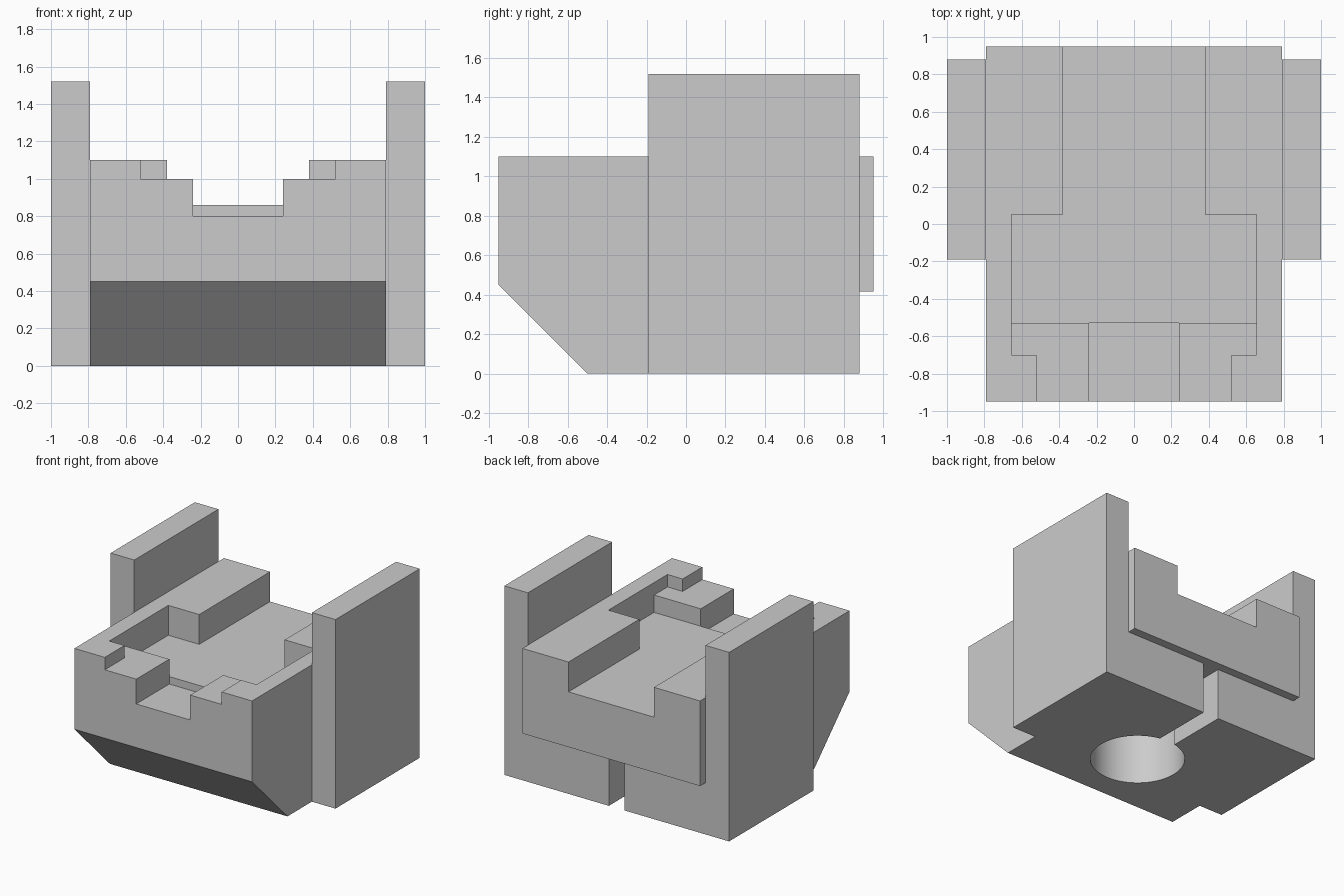
import bpy
import bmesh
from math import cos, sin, asin, pi, radians

if "Cube" in bpy.data.objects:
    bpy.data.objects.remove(bpy.data.objects["Cube"], do_unlink=True)

GREY = (0.6, 0.6, 0.6, 1)
grey = bpy.data.materials.new("plain_grey")
grey.use_nodes = True
grey.diffuse_color = GREY
grey.node_tree.nodes["Principled BSDF"].inputs["Base Color"].default_value = GREY


def prism(name, outline, low, high, axis="z"):
    """Extrude an outline (xy along z, or yz along x) from low to high."""
    def place(p, t):
        return (p[0], p[1], t) if axis == "z" else (t, p[0], p[1])
    bm = bmesh.new()
    face = bm.faces.new([bm.verts.new(place(p, low)) for p in outline])
    top = bmesh.ops.extrude_face_region(bm, geom=[face])
    shift = place((0, 0), high - low)
    bmesh.ops.translate(bm, vec=shift,
                        verts=[g for g in top["geom"] if isinstance(g, bmesh.types.BMVert)])
    bmesh.ops.recalc_face_normals(bm, faces=bm.faces)
    mesh = bpy.data.meshes.new(name)
    bm.to_mesh(mesh)
    bm.free()
    mesh.materials.append(grey)
    obj = bpy.data.objects.new(name, mesh)
    bpy.context.collection.objects.link(obj)
    return obj


def mirrored(half):
    """Complete a right-hand outline with its mirror image across x = 0."""
    return half + [(-x, y) for x, y in reversed(half)]


def cut(target, cutter):
    cutter.hide_render = True
    mod = target.modifiers.new("cut", "BOOLEAN")
    mod.operation = "DIFFERENCE"
    mod.solver = "EXACT"
    mod.object = cutter
    bpy.context.view_layer.objects.active = target
    bpy.ops.object.modifier_apply(modifier=mod.name)
    bpy.data.objects.remove(cutter, do_unlink=True)


# Main block: side profile with sloped front underside and rear lip
LIP = 0.416
body = prism("body", [(-0.95, 1.1), (-0.95, 0.45), (-0.5, 0), (0.88, 0),
                      (0.88, LIP), (0.95, LIP), (0.95, 1.1)], -0.79, 0.79, "x")

# T-shaped pocket open to the rear
cut(body, prism("pocket_cutter", mirrored(
    [(0.655, -0.53), (0.655, 0.05), (0.38, 0.05), (0.38, 1.1)]), 0.86, 1.3))
# Shallow ledge open to the front
cut(body, prism("ledge_cutter", mirrored(
    [(0.52, -1.1), (0.52, -0.7), (0.655, -0.7), (0.655, -0.4)]), 1.0, 1.3))
# Central front gutter
cut(body, prism("gutter_cutter", mirrored([(0.24, -1.1), (0.24, -0.53)]), 0.8, 1.3))

# Keyhole recess underneath: round socket with a slot to the rear
RADIUS, CENTRE_Y, SLOT, STEPS = 0.347, 0.04, 0.07, 64
start = pi / 2 + asin(SLOT / RADIUS)
sweep = 2 * pi - 2 * asin(SLOT / RADIUS)
arc = [(RADIUS * cos(start + sweep * i / STEPS),
        CENTRE_Y + RADIUS * sin(start + sweep * i / STEPS)) for i in range(STEPS + 1)]
cut(body, prism("keyhole_cutter", arc + [(SLOT, 1.1), (-SLOT, 1.1)], -0.2, LIP))

# Tall side walls
for side, name in ((1, "left_wall"), (-1, "right_wall")):
    xs = sorted((side * 0.79, side * 1.0))
    prism(name, [(-0.19, 0), (0.88, 0), (0.88, 1.52), (-0.19, 1.52)], xs[0], xs[1], "x")

# Smooth only the round socket
bpy.ops.object.select_all(action="DESELECT")
body.select_set(True)
bpy.context.view_layer.objects.active = body
bpy.ops.object.shade_smooth_by_angle(angle=radians(25))
